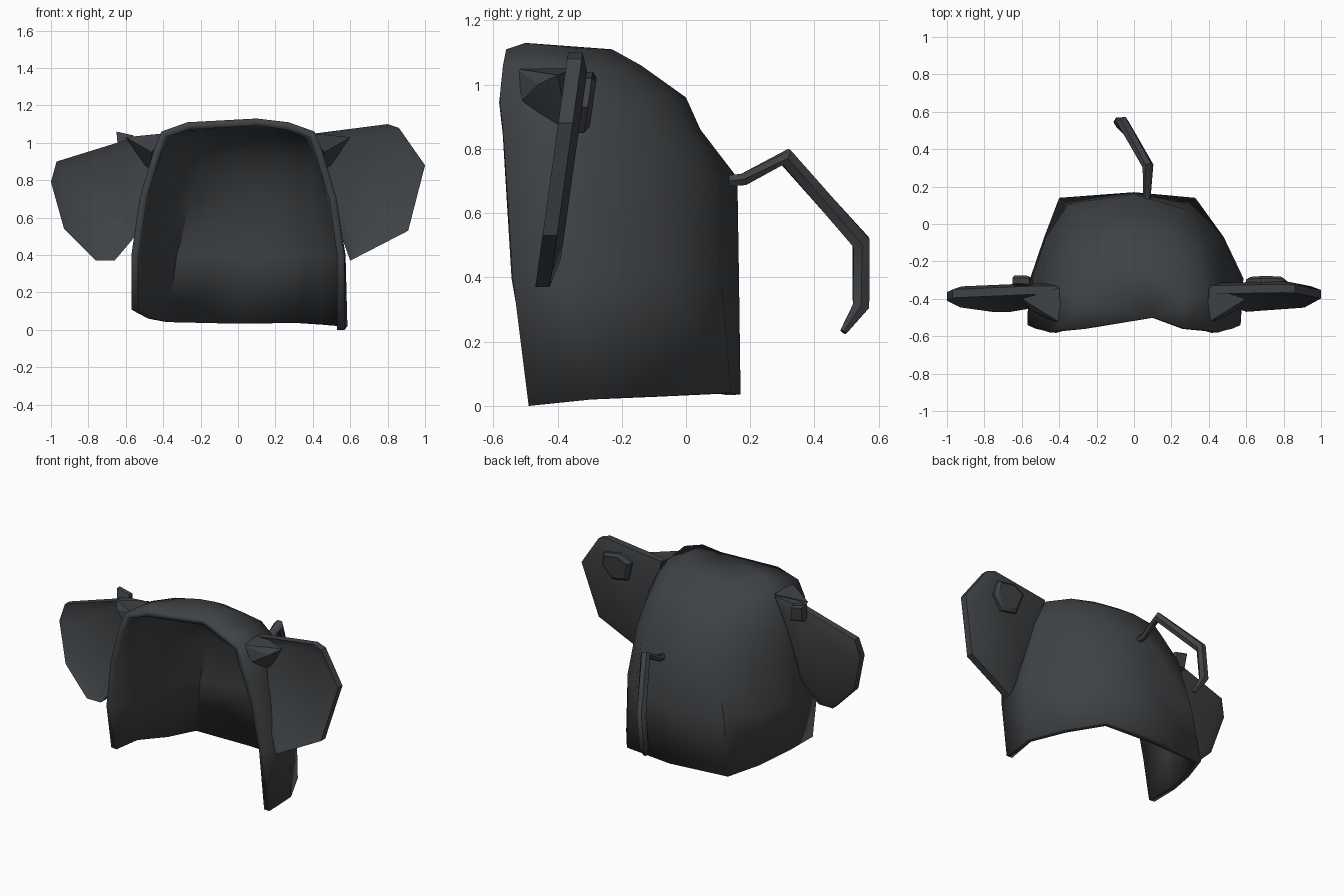
import bpy, bmesh, math
from mathutils import Vector

if "Cube" in bpy.data.objects:
    bpy.data.objects.remove(bpy.data.objects["Cube"])

dark = bpy.data.materials.new("charcoal")
dark.diffuse_color = (0.05, 0.055, 0.06, 1)
dark.use_nodes = True
dark.node_tree.nodes["Principled BSDF"].inputs["Base Color"].default_value = dark.diffuse_color


def finish(name, bm, angle=35):
    bmesh.ops.recalc_face_normals(bm, faces=bm.faces)
    mesh = bpy.data.meshes.new(name)
    bm.to_mesh(mesh)
    bm.free()
    ob = bpy.data.objects.new(name, mesh)
    bpy.context.collection.objects.link(ob)
    mesh.materials.append(dark)
    bpy.ops.object.select_all(action='DESELECT')
    ob.select_set(True)
    bpy.context.view_layer.objects.active = ob
    bpy.ops.object.shade_smooth_by_angle(angle=math.radians(angle))
    return ob


def ear_y(z):
    return -0.34 - 0.14 * (1.08 - z)


def slab(name, outline, y_shift, depth, cup):
    """Sloping plate from an x/z outline, with a cupped front face."""
    bm = bmesh.new()
    cx = sum(p[0] for p in outline) / len(outline)
    cz = sum(p[1] for p in outline) / len(outline)

    def ring(scale, dy):
        pts = [(cx + (x - cx) * scale, cz + (z - cz) * scale) for x, z in outline]
        return [bm.verts.new((x, ear_y(z) + y_shift + dy, z)) for x, z in pts]

    rings = [ring(0.8, depth / 2), ring(1, depth * 0.2),
             ring(1, -depth * 0.4), ring(0.82, -depth / 2 + cup)]
    n = len(outline)
    for a, b in zip(rings, rings[1:]):
        for i in range(n):
            j = (i + 1) % n
            bm.faces.new((a[i], a[j], b[j], b[i]))
    bm.faces.new(rings[0])
    bm.faces.new(rings[-1])
    return finish(name, bm)


# hood shell: half profiles (x, y) from front edge round to the back centre
levels = [
    (0.04, [(0.57, -0.49), (0.555, -0.29), (0.48, -0.07), (0.40, 0.14), (0, 0.17)]),
    (0.40, [(0.57, -0.54), (0.545, -0.29), (0.47, -0.07), (0.35, 0.11), (0, 0.165)]),
    (0.71, [(0.525, -0.56), (0.51, -0.30), (0.42, -0.09), (0.27, 0.08), (0, 0.16)]),
    (0.86, [(0.48, -0.57), (0.48, -0.31), (0.38, -0.11), (0.23, 0.01), (0, 0.045)]),
    (0.96, [(0.45, -0.58), (0.44, -0.33), (0.34, -0.14), (0.19, -0.03), (0, 0.0)]),
    (1.06, [(0.41, -0.57), (0.38, -0.35), (0.29, -0.23), (0.16, -0.17), (0, -0.14)]),
    (1.11, [(0.27, -0.56), (0.26, -0.41), (0.19, -0.30), (0.10, -0.25), (0, -0.23)]),
]
hem = [0.11, 0.10, 0.06, 0.045, 0.035, 0.04, 0.03, 0.02, 0.0]
bm = bmesh.new()
rows = []
for k, (z, half) in enumerate(levels):
    pts = [(-x, y) for x, y in half] + half[-2::-1]
    row = []
    for i, (x, y) in enumerate(pts):
        if i == 5 and k < 2:
            x *= 0.82
        if i == 7 and k < 2:
            x += 0.03
        row.append(bm.verts.new((x, y, hem[i] if k == 0 else z)))
    rows.append(row)
for a, b in zip(rows, rows[1:]):
    for i in range(8):
        bm.faces.new((a[i], a[i + 1], b[i + 1], b[i]))
# roof fan
peak = bm.verts.new((0.1, -0.50, 1.13))
for i in range(8):
    bm.faces.new((rows[-1][i], rows[-1][i + 1], peak))
hood = finish("hood_shell", bm)
shell = hood.modifiers.new("thickness", 'SOLIDIFY')
shell.thickness = 0.04
shell.offset = -1

# ears
slab("ear_right", [(0.41, 1.05), (0.80, 1.10), (0.86, 1.08), (1.0, 0.88),
                   (0.91, 0.53), (0.60, 0.37), (0.51, 0.62)], 0, 0.075, 0.035)
slab("ear_left", [(-0.41, 1.04), (-0.55, 1.03), (-0.97, 0.90), (-1.0, 0.79),
                  (-0.93, 0.54), (-0.76, 0.37), (-0.66, 0.37), (-0.55, 0.50)],
     0, 0.075, 0.035)
# raised pads on the ear backs
slab("ear_pad_right", [(0.60, 1.0), (0.68, 1.04), (0.80, 1.02), (0.82, 0.93),
                       (0.75, 0.85), (0.64, 0.87)], 0.045, 0.05, 0)
slab("ear_pad_left", [(-0.65, 1.06), (-0.56, 1.04), (-0.54, 0.93), (-0.64, 0.95)],
     0.045, 0.05, 0)

# folds where the ears join the hood
for side, label in ((1, "right"), (-1, "left")):
    bm = bmesh.new()
    for x, y, z in [(0.40, -0.34, 1.05), (0.39, -0.53, 1.05), (0.60, -0.40, 1.03),
                    (0.46, -0.51, 0.95), (0.47, -0.36, 0.84), (0.55, -0.46, 1.0)]:
        bm.verts.new((side * x, y, z))
    bmesh.ops.convex_hull(bm, input=bm.verts)
    finish("ear_fold_" + label, bm, 20)

# tail: six-sided tube along a bent path
path = [Vector(p) for p in [(0.07, 0.13, 0.70), (0.07, 0.18, 0.705), (0.075, 0.31, 0.775),
                            (-0.06, 0.545, 0.51), (-0.08, 0.545, 0.31), (-0.05, 0.49, 0.23)]]
radii = [0.02, 0.022, 0.03, 0.032, 0.03, 0.012]
bm = bmesh.new()
rings = []
for i, (p, r) in enumerate(zip(path, radii)):
    t = (path[min(i + 1, 5)] - path[max(i - 1, 0)]).normalized()
    u = (Vector((1, 0, 0)) - t * t.x).normalized()
    v = t.cross(u)
    rings.append([bm.verts.new(p + r * (u * math.cos(a) + v * math.sin(a)))
                  for a in [j * math.tau / 6 for j in range(6)]])
for a, b in zip(rings, rings[1:]):
    for j in range(6):
        bm.faces.new((a[j], a[(j + 1) % 6], b[(j + 1) % 6], b[j]))
bm.faces.new(rings[0])
bm.faces.new(rings[-1])
finish("tail", bm, 50)
